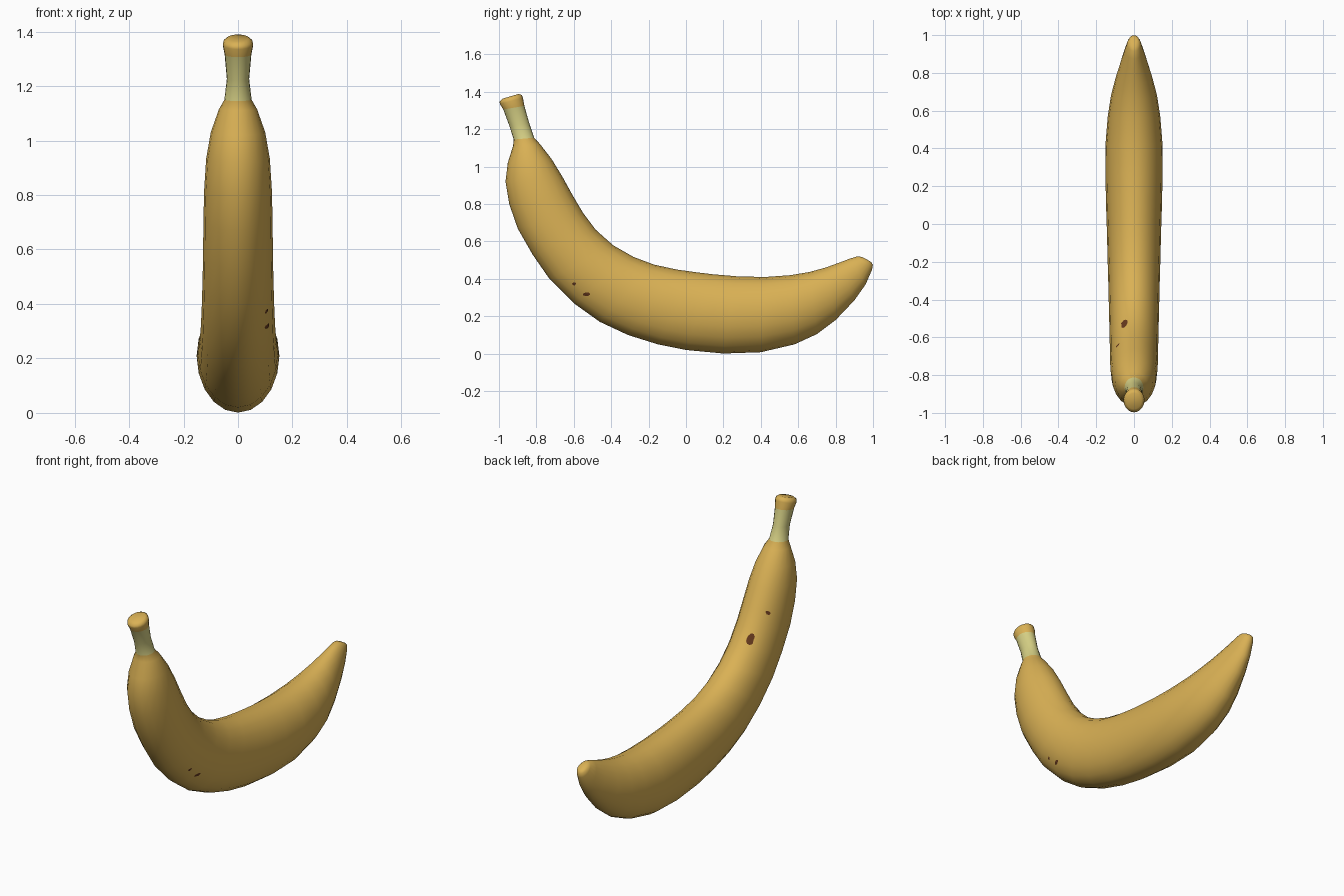
import bpy, bmesh, math, random
from mathutils import Vector
from mathutils.bvhtree import BVHTree

if "Cube" in bpy.data.objects:
    bpy.data.objects.remove(bpy.data.objects["Cube"])

random.seed(4)

def mat(name, rgb):
    m = bpy.data.materials.new(name)
    m.diffuse_color = (*rgb, 1)
    m.use_nodes = True
    m.node_tree.nodes["Principled BSDF"].inputs["Base Color"].default_value = m.diffuse_color
    return m

yellow = mat("ripe_yellow", (0.70, 0.44, 0.09))
olive = mat("pale_green", (0.66, 0.62, 0.23))
brown = mat("bruise_brown", (0.13, 0.04, 0.012))

# Cross-sections: outer edge (y, z), inner edge (y, z), half width
SECTIONS = [
    (-.980, 1.364, -.895, 1.389, .040),
    (-.997, 1.347, -.877, 1.383, .053),
    (-.995, 1.335, -.872, 1.368, .056),
    (-.977, 1.306, -.864, 1.325, .049),
    (-.945, 1.220, -.838, 1.232, .041),
    (-.921, 1.145, -.812, 1.155, .050),
    (-.925, 1.110, -.780, 1.120, .070),
    (-.953, 1.020, -.718, 1.040, .100),
    (-.965, .920, -.660, .945, .117),
    (-.945, .800, -.605, .845, .124),
    (-.900, .670, -.550, .752, .127),
    (-.820, .530, -.482, .662, .128),
    (-.730, .400, -.390, .580, .130),
    (-.600, .270, -.280, .517, .133),
    (-.460, .170, -.170, .476, .136),
    (-.310, .100, -.050, .450, .140),
    (-.150, .050, .050, .436, .143),
    (.000, .020, .140, .425, .147),
    (.200, .001, .270, .414, .151),
    (.400, .008, .420, .410, .152),
    (.580, .050, .560, .420, .139),
    (.700, .105, .660, .437, .122),
    (.800, .180, .745, .460, .098),
    (.900, .285, .820, .487, .070),
    (.960, .370, .875, .508, .050),
    (.995, .450, .915, .520, .036),
    (.999, .475, .938, .518, .028),
    (.990, .490, .960, .508, .015),
]
SIDES = 20

# Lofted fruit body with stem
bm = bmesh.new()
rings = []
for oy, oz, iy, iz, w in SECTIONS:
    o, i = Vector((0, oy, oz)), Vector((0, iy, iz))
    c, a = (o + i) / 2, (i - o) / 2
    rings.append([bm.verts.new(c + a * math.cos(t) + Vector((w * math.sin(t), 0, 0)))
                  for t in (2 * math.pi * k / SIDES for k in range(SIDES))])
for r in range(len(rings) - 1):
    for k in range(SIDES):
        n = (k + 1) % SIDES
        f = bm.faces.new((rings[r][k], rings[r][n], rings[r + 1][n], rings[r + 1][k]))
        f.material_index = 1 if r in (3, 4) else 0  # green stem band
bm.faces.new(rings[0])
bm.faces.new(rings[-1])
bmesh.ops.recalc_face_normals(bm, faces=bm.faces)
for f in bm.faces:
    f.smooth = True
tree = BVHTree.FromBMesh(bm)
me = bpy.data.meshes.new("banana_body")
bm.to_mesh(me)
bm.free()
me.materials.append(yellow)
me.materials.append(olive)
bpy.context.collection.objects.link(bpy.data.objects.new("banana_body", me))

# Thin bruise patches laid onto the skin
def bruise(name, target, outward, u_size, v_size):
    out = Vector(outward).normalized()
    u = Vector((0, 1, 0)) if abs(out.x) > .7 else Vector((1, 0, 0))
    v = out.cross(u)
    b = bmesh.new()

    def on_skin(du, dv):
        start = Vector(target) + out * .3 + u * du + v * dv
        hit, nor, _, _ = tree.ray_cast(start, -out)
        return b.verts.new(hit + nor * .002)

    mid = on_skin(0, 0)
    rim = []
    for k in range(10):
        t, s = 2 * math.pi * k / 10, random.uniform(.75, 1.15)
        rim.append(on_skin(u_size * s * math.cos(t), v_size * s * math.sin(t)))
    for k in range(10):
        b.faces.new((mid, rim[k], rim[(k + 1) % 10]))
    m = bpy.data.meshes.new(name)
    b.to_mesh(m)
    b.free()
    m.materials.append(brown)
    bpy.context.collection.objects.link(bpy.data.objects.new(name, m))

bruise("side_bruise_large", (.1, -.53, .32), (1, 0, 0), .023, .010)
bruise("side_bruise_small", (.1, -.597, .375), (1, 0, 0), .010, .009)
bruise("inner_bruise_large", (-.05, -.53, .70), (0, .8, .6), .019, .032)
bruise("inner_bruise_small", (-.085, -.63, .83), (0, .8, .6), .010, .009)
